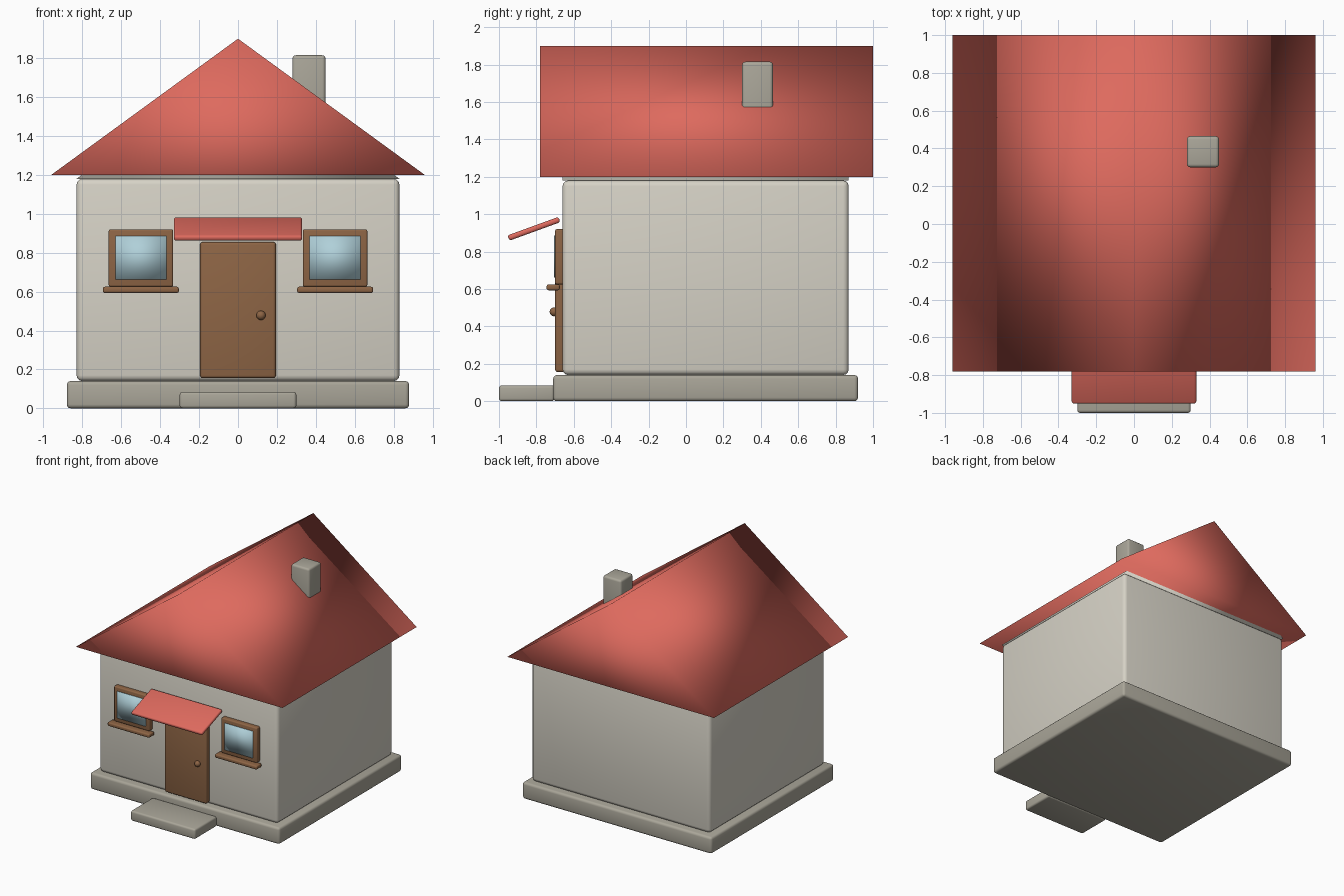
import bpy, bmesh, math

if "Cube" in bpy.data.objects:
    bpy.data.objects.remove(bpy.data.objects["Cube"])


def colour(name, r, g, b):
    m = bpy.data.materials.new(name)
    lin = [((c / 255 + 0.055) / 1.055) ** 2.4 for c in (r, g, b)]
    m.diffuse_color = (*lin, 1)
    m.use_nodes = True
    m.node_tree.nodes["Principled BSDF"].inputs["Base Color"].default_value = m.diffuse_color
    return m


CREAM = colour("cream wall", 214, 210, 198)
STONE = colour("grey stone", 170, 166, 153)
RED = colour("roof red", 222, 106, 94)
BROWN = colour("wood brown", 142, 101, 69)
GLASS = colour("window glass", 176, 208, 217)


def finish(name, bm, mat):
    bmesh.ops.recalc_face_normals(bm, faces=bm.faces)
    for f in bm.faces:
        f.smooth = True
    me = bpy.data.meshes.new(name)
    bm.to_mesh(me)
    bm.free()
    me.materials.append(mat)
    ob = bpy.data.objects.new(name, me)
    bpy.context.collection.objects.link(ob)
    return ob


def box(name, x, y, z, mat, bevel=0.01, tilt=0):
    """Rounded box from (min, max) ranges, optionally tilted about x."""
    bm = bmesh.new()
    bmesh.ops.create_cube(bm, size=1)
    for v in bm.verts:
        v.co.x *= x[1] - x[0]
        v.co.y *= y[1] - y[0]
        v.co.z *= z[1] - z[0]
    if bevel:
        bmesh.ops.bevel(bm, geom=bm.edges[:], offset=bevel, segments=3,
                        profile=0.5, affect='EDGES')
    ob = finish(name, bm, mat)
    ob.location = (sum(x) / 2, sum(y) / 2, sum(z) / 2)
    ob.rotation_euler.x = tilt
    return ob


def prism(name, half, y, z, mat):
    """Triangular prism with its ridge along y, smooth shaded all over."""
    bm = bmesh.new()
    ends = [[bm.verts.new(p) for p in ((-half, yy, z[0]), (half, yy, z[0]), (0, yy, z[1]))]
            for yy in y]
    bm.faces.new(ends[0])
    bm.faces.new(ends[1][::-1])
    for i in range(3):
        j = (i + 1) % 3
        bm.faces.new((ends[0][i], ends[1][i], ends[1][j], ends[0][j]))
    return finish(name, bm, mat)


# Foundation, step and walls
box("foundation", (-0.88, 0.88), (-0.71, 0.92), (0, 0.14), STONE, 0.02)
box("front_step", (-0.30, 0.30), (-1.0, -0.705), (0, 0.085), STONE, 0.015)
box("walls", (-0.83, 0.83), (-0.66, 0.87), (0.14, 1.18), CREAM, 0.03)

# Roof, gable filling and chimney
prism("gable", 0.83, (-0.66, 0.87), (1.18, 1.78), CREAM)
prism("roof", 0.96, (-0.78, 1.0), (1.2, 1.9), RED)
box("chimney", (0.28, 0.45), (0.30, 0.465), (1.4, 1.815), STONE, 0.017)

# Door, knob and awning
box("door", (-0.195, 0.195), (-0.70, -0.64), (0.155, 0.855), BROWN, 0.015)
bm = bmesh.new()
bmesh.ops.create_uvsphere(bm, u_segments=20, v_segments=12, radius=0.024)
finish("door_knob", bm, BROWN).location = (0.118, -0.705, 0.478)
box("awning", (-0.33, 0.33), (-0.958, -0.668), (0.907, 0.937), RED, 0.012,
    math.radians(20))

# Windows on both sides of the door
for side, s in (("left", -1), ("right", 1)):
    cx = 0.499 * s
    box(side + "_window_frame", (cx - 0.166, cx + 0.166), (-0.70, -0.64), (0.625, 0.92), BROWN, 0.01)
    box(side + "_window_glass", (cx - 0.132, cx + 0.132), (-0.706, -0.698), (0.662, 0.886), GLASS, 0)
    box(side + "_window_sill", (cx - 0.195, cx + 0.195), (-0.745, -0.675), (0.593, 0.625), BROWN, 0.01)
